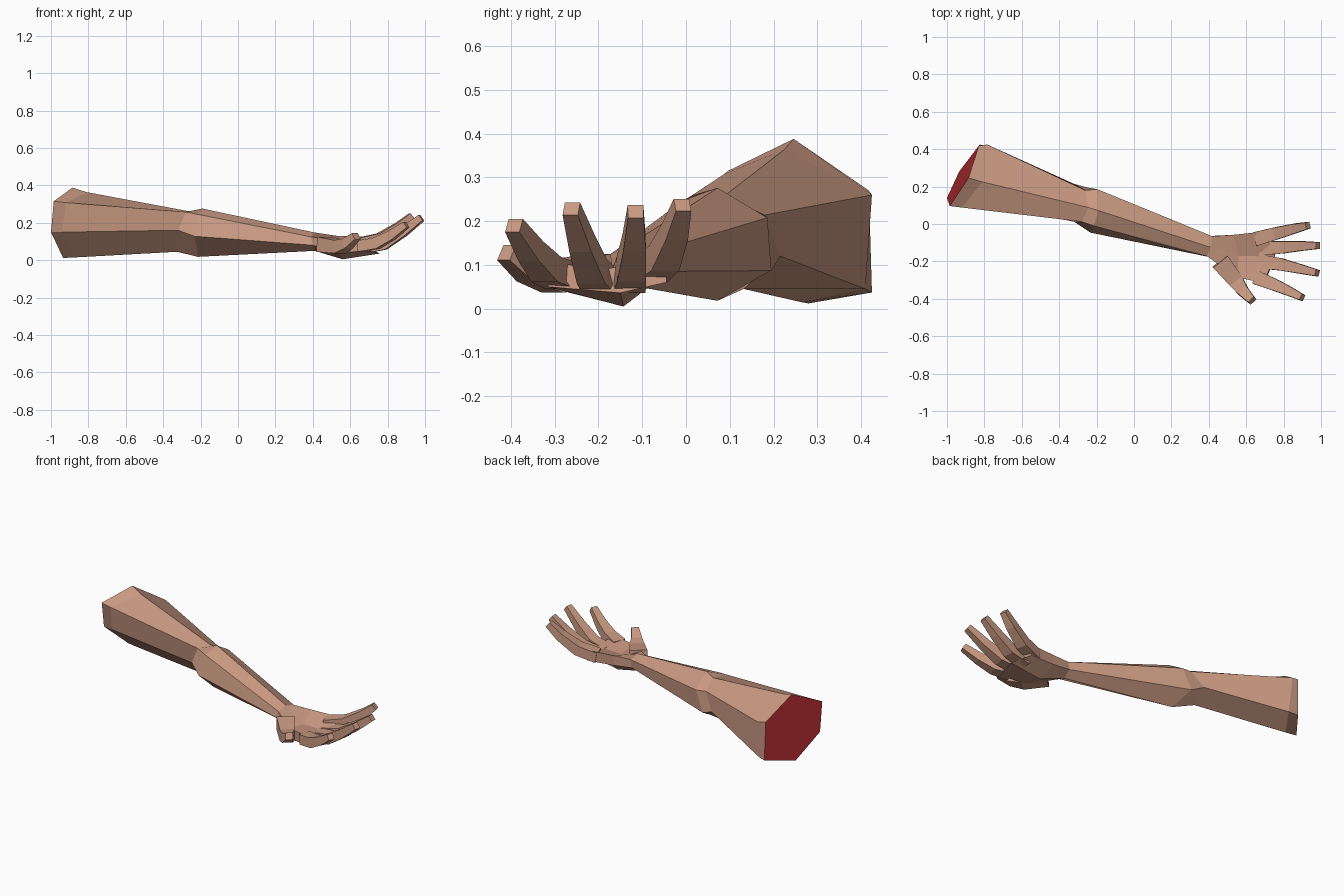
import bpy, bmesh
from mathutils import Vector


def material(name, rgb):
    m = bpy.data.materials.new(name)
    m.diffuse_color = (*rgb, 1)
    return m


skin = material("skin", (0.59, 0.325, 0.225))
red = material("cut red", (0.40, 0.022, 0.027))


def loft(name, rings, red_start=False):
    """Skin a tube through rings of points and close both ends."""
    bm = bmesh.new()
    loops = [[bm.verts.new(p) for p in r] for r in rings]
    n = len(loops[0])
    for a, b in zip(loops, loops[1:]):
        for i in range(n):
            j = (i + 1) % n
            bm.faces.new((a[i], a[j], b[j], b[i]))
    start = bm.faces.new(loops[0])
    bm.faces.new(loops[-1])
    if red_start:
        start.material_index = 1
    bmesh.ops.recalc_face_normals(bm, faces=bm.faces[:])
    me = bpy.data.meshes.new(name)
    bm.to_mesh(me)
    bm.free()
    me.materials.append(skin)
    me.materials.append(red)
    ob = bpy.data.objects.new(name, me)
    bpy.context.collection.objects.link(ob)
    return ob


def digit(name, path, widths, heights):
    """Square-section finger swept along a bent path."""
    pts = [Vector(p) for p in path]
    rings = []
    for i, p in enumerate(pts):
        d = (pts[min(i + 1, len(pts) - 1)] - pts[max(i - 1, 0)]).normalized()
        side = d.cross(Vector((0, 0, 1))).normalized()
        up = side.cross(d)
        w, h = side * widths[i] / 2, up * heights[i] / 2
        rings.append([p - w - h, p + w - h, p + w + h, p - w + h])
    loft(name, rings)


# Six-sided arm: shoulder cut, upper arm, elbow pair, wrist, palm, knuckles
loft("arm_and_palm", [
    [(-.985, .096, .315), (-.885, .246, .388), (-.83, .418, .27),
     (-.825, .425, .037), (-.935, .28, .012), (-1.0, .139, .15)],
    [(-.92, .088, .308), (-.81, .225, .364), (-.785, .425, .26),
     (-.77, .41, .045), (-.87, .263, .015), (-.94, .131, .15)],
    [(-.28, .012, .258), (-.243, .088, .258), (-.26, .18, .214),
     (-.324, .216, .12), (-.326, .132, .045), (-.32, .012, .16)],
    [(-.215, -.01, .245), (-.19, .072, .276), (-.196, .186, .208),
     (-.25, .195, .087), (-.214, .072, .018), (-.233, -.046, .128)],
    [(.39, -.172, .125), (.41, -.125, .148), (.42, -.066, .132),
     (.41, -.064, .085), (.41, -.11, .05), (.40, -.176, .08)],
    [(.55, -.285, .105), (.56, -.17, .09), (.53, -.058, .13),
     (.53, -.058, .07), (.56, -.143, .005), (.54, -.28, .04)],
    [(.69, -.315, .105), (.755, -.175, .092), (.70, -.04, .125),
     (.70, -.045, .06), (.76, -.15, .036), (.70, -.315, .05)],
], red_start=True)

# Four fingers curling upward
fingers = {
    "index_finger": [(.65, -.285, .075), (.74, -.32, .09), (.82, -.355, .132), (.90, -.393, .19)],
    "middle_finger": [(.67, -.20, .065), (.78, -.215, .085), (.88, -.238, .15), (.98, -.262, .228)],
    "ring_finger": [(.67, -.13, .065), (.79, -.125, .09), (.89, -.118, .152), (.983, -.115, .222)],
    "little_finger": [(.65, -.08, .09), (.76, -.05, .115), (.86, -.024, .178), (.93, -.008, .237)],
}
for name, path in fingers.items():
    digit(name, path, (.075, .066, .052, .036), (.06, .06, .05, .036))

# Thumb
digit("thumb", [(.46, -.20, .085), (.545, -.305, .072), (.585, -.36, .088), (.632, -.41, .128)],
      (.10, .082, .06, .042), (.08, .07, .055, .04))
